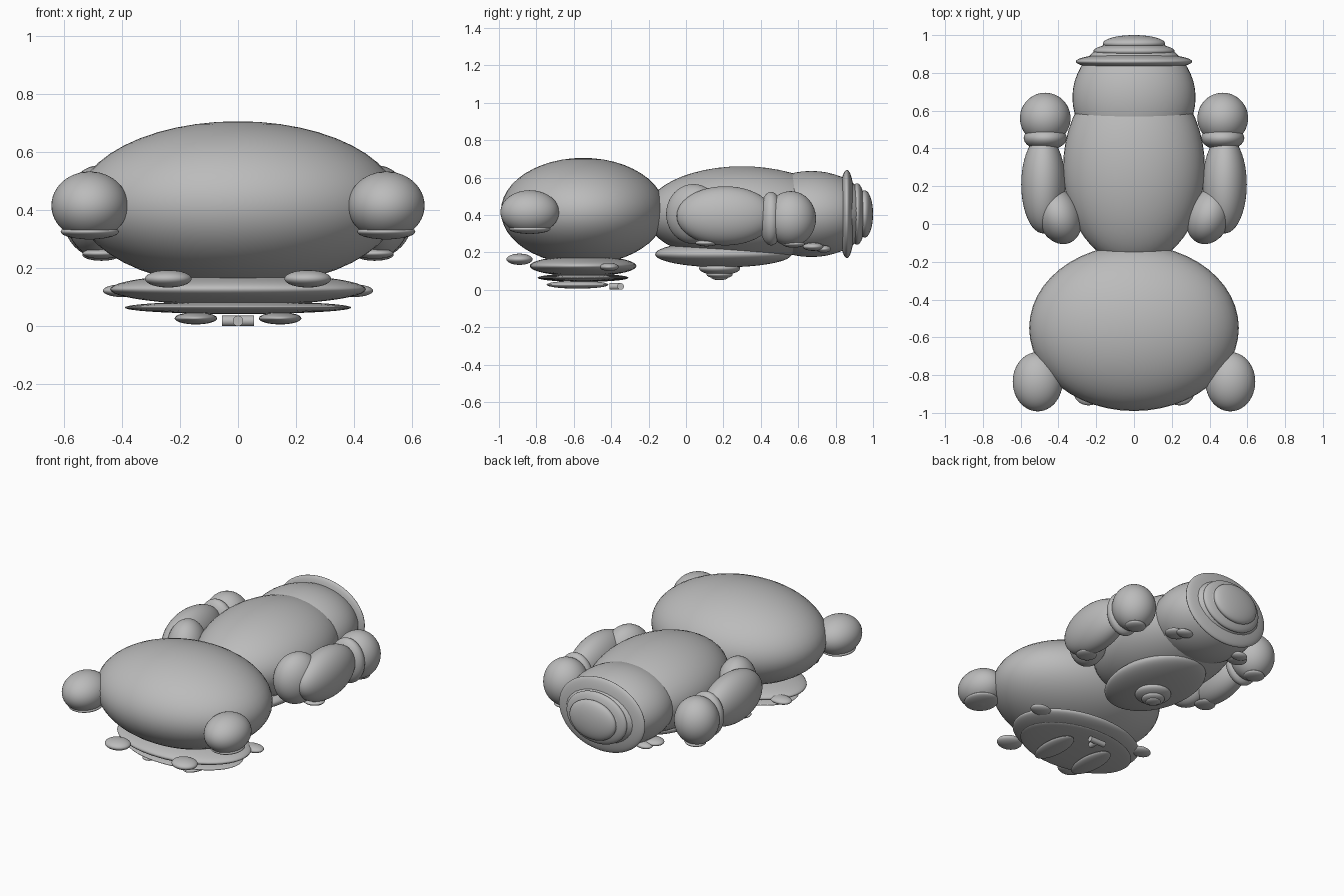
import bpy
from math import pi
from mathutils import Vector

cube = bpy.data.objects.get("Cube")
if cube:
    bpy.data.objects.remove(cube, do_unlink=True)

GREY = (0.5, 0.5, 0.5, 1)
material = bpy.data.materials.new("plain grey")
material.use_nodes = True
material.diffuse_color = GREY
material.node_tree.nodes["Principled BSDF"].inputs["Base Color"].default_value = GREY


def finish(name):
    part = bpy.context.object
    part.name = name
    part.data.materials.append(material)
    bpy.ops.object.shade_smooth_by_angle()
    return part


def blob(name, center, across, along, high, turn=0):
    """Ellipsoid with its radii across x, along y and high in z, turned about z."""
    bpy.ops.mesh.primitive_uv_sphere_add(segments=48, ring_count=24, location=center)
    bpy.context.object.scale = (across, along, high)
    bpy.context.object.rotation_euler.z = turn
    return finish(name)


def pair(name, center, across, along, high, turn=0):
    """The same ellipsoid on both sides of the body."""
    for side, sign in (("left", 1), ("right", -1)):
        mirrored = Vector(center)
        mirrored.x *= sign
        blob(f"{side}_{name}", mirrored, across, along, high, turn * sign)


def rod(name, center, length, rotation):
    bpy.ops.mesh.primitive_cylinder_add(vertices=24, radius=0.018, depth=length,
                                        location=center, rotation=rotation)
    finish(name)


# Shared centre lines of the body
axis_height = 0.405
head_y = -0.55
arm_x = 0.47
navel_y = 0.18
down = Vector((0, 0, -1))

# Head and ears, with an inner disc under each ear
blob("head", (0, head_y, 0.42), across=0.555, along=0.44, high=0.285)
ear = Vector((0.51, -0.835, 0.415))
pair("ear", ear, across=0.132, along=0.157, high=0.117)
pair("inner_ear", ear + down * 0.09, across=0.1, along=0.11, high=0.026)

# Face plate and disc with the features on them
blob("face_plate", (0, head_y, 0.127), across=0.44, along=0.285, high=0.055)
blob("face_disc", (0, head_y, 0.064), across=0.39, along=0.243, high=0.022)
pair("brow", (0.24, -0.89, 0.163), across=0.08, along=0.07, high=0.03)
pair("cheek", (0.395, -0.41, 0.122), across=0.07, along=0.05, high=0.022)
pair("eye", (0.145, -0.58, 0.027), across=0.073, along=0.165, high=0.021)

# Nose, a bar with a short stem
nose = Vector((0, -0.35, 0.018))
rod("nose_bar", nose, length=0.11, rotation=(0, pi / 2, 0))
rod("nose_stem", nose + Vector((0, -0.03, 0)), length=0.06, rotation=(pi / 2, 0, 0))

# Torso and belly
blob("torso", (0, 0.3, axis_height), across=0.375, along=0.52, high=0.255)
blob("belly", (0, 0.2, 0.19), across=0.26, along=0.365, high=0.07)

# Navel, three discs shrinking downwards
navel = (("outer", 0.11, 0.115), ("middle", 0.07, 0.082), ("inner", 0.045, 0.066))
for step, radius, height in navel:
    blob(f"navel_{step}", (0, navel_y, height), across=radius, along=radius,
         high=radius / 3)

# Hips and the stepped base behind them
blob("hips", (0, 0.67, axis_height), across=0.326, along=0.32, high=0.23)
base = (("ring", 0.86, 0.308), ("step", 0.915, 0.215), ("cap", 0.955, 0.165))
for step, y, radius in base:
    blob(f"base_{step}", (0, y, axis_height), across=radius, along=0.045,
         high=radius * 0.765)

# Small pads under the hips
pair("hip_pad", (0.245, 0.68, 0.23), across=0.065, along=0.055, high=0.022)
pair("small_hip_pad", (0.215, 0.735, 0.218), across=0.055, along=0.04, high=0.02)

# Arms, from the shoulder to the hand
shoulder = Vector((0.395, 0.04, axis_height))
forearm = Vector((arm_x + 0.01, 0.21, 0.395))
hand = Vector((arm_x, 0.56, 0.38))
pair("shoulder", shoulder, across=0.115, along=0.15, high=0.16, turn=-0.35)
pair("forearm", forearm, across=0.117, along=0.26, high=0.158)
pair("cuff", (arm_x, 0.455, hand.z), across=0.114, along=0.065, high=0.143)
pair("hand", hand, across=0.134, along=0.135, high=0.147)

# Pads under the arms
pair("palm_pad", (arm_x, 0.575, 0.245), across=0.065, along=0.06, high=0.02)
pair("elbow_pad", (arm_x, 0.11, 0.25), across=0.065, along=0.06, high=0.018)
